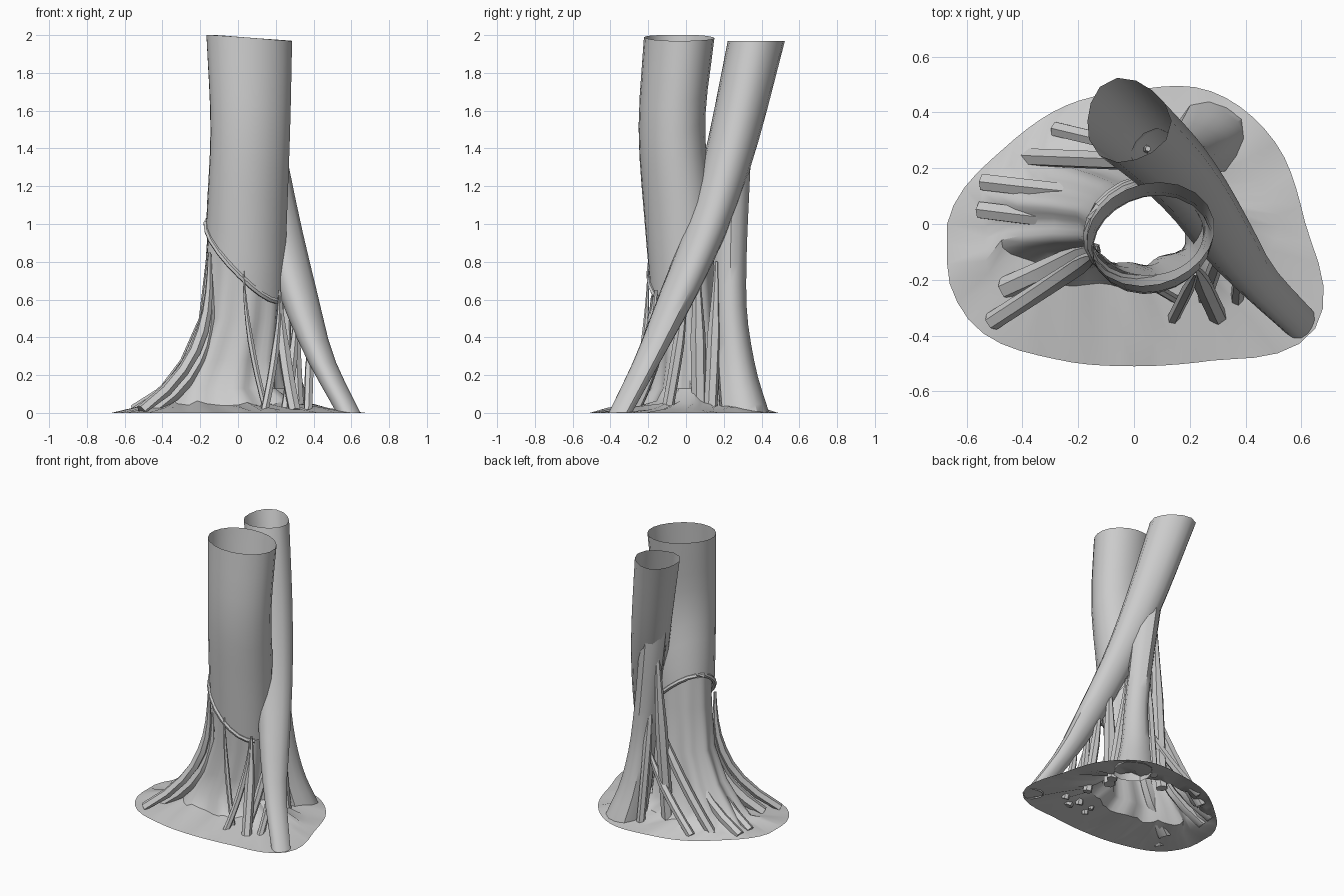
import bpy, bmesh, math, random
from mathutils import Vector

if "Cube" in bpy.data.objects:
    bpy.data.objects.remove(bpy.data.objects["Cube"])

random.seed(4)
TAU = math.tau


def skin(name, rings, caps=False, angle=40):
    """Skin equal-length point rings into one tube object."""
    bm = bmesh.new()
    vs = [[bm.verts.new(p) for p in r] for r in rings]
    n = len(vs[0])
    for a, b in zip(vs, vs[1:]):
        for i in range(n):
            j = (i + 1) % n
            bm.faces.new((a[i], a[j], b[j], b[i]))
    if caps:
        bm.faces.new(vs[0][::-1])
        bm.faces.new(vs[-1])
    me = bpy.data.meshes.new(name)
    bm.to_mesh(me)
    bm.free()
    ob = bpy.data.objects.new(name, me)
    bpy.context.collection.objects.link(ob)
    bpy.ops.object.select_all(action='DESELECT')
    ob.select_set(True)
    bpy.context.view_layer.objects.active = ob
    bpy.ops.object.shade_smooth_by_angle(angle=math.radians(angle))


def blend(table, z):
    """Smoothly interpolate rows (z, values...) at height z."""
    for k in range(len(table) - 1):
        a, b = Vector(table[k]), Vector(table[k + 1])
        if z <= b[0] or k == len(table) - 2:
            p = Vector(table[max(k - 1, 0)])
            q = Vector(table[min(k + 2, len(table) - 1)])
            h = b[0] - a[0]
            t = min(1, max(0, (z - a[0]) / h))
            ma = (b - p) * (h / (b[0] - p[0]))
            mb = (q - a) * (h / (q[0] - a[0]))
            v = (a * (1 + 2 * t) * (1 - t) ** 2 + ma * t * (1 - t) ** 2
                 + b * t * t * (3 - 2 * t) + mb * t * t * (t - 1))
            return list(v)[1:]


def ellipse(cx, cy, rx, ry, a, lobe=0.0, k=3, ph=0.0):
    f = 1 + lobe * math.sin(k * a + ph)
    return cx + rx * f * math.cos(a), cy + ry * f * math.sin(a)


def stem(name, table, top, lobe, k, sides=14, steps=14):
    """Hollow stem with level, slightly lobed rings; rows are z, x, y, radius."""
    rings = []
    for s in range(steps + 1):
        z = top * (s / steps) ** 1.3
        x, y, r = blend(table, z)
        rings.append([(*ellipse(x, y, r, r, TAU * i / sides, lobe, k, z), z)
                      for i in range(sides)])
    skin(name, rings)


def tube(name, path, radii, sides=6):
    """Thin root along a list of points."""
    rings = []
    for i, p in enumerate(path):
        d = (path[min(i + 1, len(path) - 1)] - path[max(i - 1, 0)]).normalized()
        u = d.cross(Vector((0.3, 0.9, 0.1))).normalized()
        v = d.cross(u)
        ring = []
        for s in range(sides):
            q = p + radii[i] * (math.cos(TAU * s / sides) * u + math.sin(TAU * s / sides) * v)
            q.z = max(q.z, 0.002)
            ring.append(q)
        rings.append(ring)
    skin(name, rings, True, 50)


def roots(kind, items, sag):
    """Roots given as top x, y, z, foot x, y, radius; they drop, then spread."""
    for n, (x, y, z, fx, fy, r) in enumerate(items, 1):
        path, radii = [], []
        for i in range(9):
            t = i / 8
            s = t ** sag
            path.append(Vector((x + (fx - x) * s, y + (fy - y) * s, z + (0.01 - z) * t)))
            radii.append(r * (0.3 + 0.9 * min(1, 2 * t)))
        tube(f"{kind}_{n}", path, radii)


# Ground skirt flowing up into the lower hollow trunk
reach = [.615, .585, .55, .48, .49, .54, .67, .685, .56, .51, .565, .75]
SEG = 60
rings = [[]]
for i in range(SEG):
    f = i * 12 / SEG
    j, t = int(f), f % 1
    p0, p1, p2, p3 = (reach[(j + k) % 12] for k in (-1, 0, 1, 2))
    r = p1 + 0.5 * t * (p2 - p0 + t * (2 * p0 - 5 * p1 + 4 * p2 - p3
                                       + t * (3 * p1 - p0 - 3 * p2 + p3)))
    a = TAU * i / SEG
    rings[0].append((max(-0.67, r * math.cos(a)), r * math.sin(a), 0.0))
lower = [(0.02, -0.02, -0.01, 0.53, 0.40), (0.05, -0.07, 0.02, 0.41, 0.25),
         (0.13, -0.09, 0.02, 0.32, 0.20), (0.28, -0.045, 0.02, 0.255, 0.175),
         (0.5, 0.01, 0.01, 0.215, 0.155), (1.15, 0.05, -0.03, 0.2, 0.155)]
for z in (0.02, 0.05, 0.13, 0.28, 0.5, 0.8, 1.15):
    lobe = 0.08 * min(1, z / 0.06) * (1 - z / 1.15)
    ring = []
    for p in rings[0]:
        a = math.atan2(p[1], p[0] - 0.02)
        bump = random.uniform(-0.012, 0.014) if z < 0.1 else 0
        ring.append((*ellipse(*blend(lower, z), a, lobe, 9, 1), z + bump))
    rings.append(ring)
skin("lower_trunk_and_skirt", rings)

# Upper hollow trunk, ending below in a slanted lip, wider along one diagonal
upper = [(0.5, 0.035, -0.01, 0.205, 0.165), (1.0, 0.045, -0.03, 0.213, 0.188),
         (1.5, 0.065, -0.075, 0.211, 0.175), (2.0, 0.06, -0.035, 0.227, 0.185)]
rings = []
for r in range(9):
    ring = []
    for i in range(22):
        a = TAU * i / 22
        x, y = ellipse(0.045, -0.03, 0.215, 0.19, a)
        low, high = 0.87 - 0.88 * x + 0.6 * y, min(2.0, 1.99 - 0.08 * x)
        z = low + (high - low) * r / 8
        ring.append((*ellipse(*blend(upper, z), a, 0.03 + 0.045 * r / 8, 2), z))
    rings.append(ring)
skin("upper_trunk", rings)

# Root wrapped along the slanted lip
lip = [Vector(p) for p in rings[0][5:21]]
tube("lip_root", lip, [0.016] * len(lip))

# Leaning stem crossing from the front right to the back
stem("leaning_stem", [(0.0, 0.585, -0.345, 0.063), (0.3, 0.43, -0.19, 0.075),
                      (0.6, 0.325, -0.05, 0.1), (1.0, 0.21, 0.12, 0.117),
                      (1.4, 0.11, 0.24, 0.132), (1.97, -0.025, 0.37, 0.15)],
     1.97, 0.06, 3)

# Upright stem standing at the back
stem("back_stem", [(0.0, 0.27, 0.31, 0.13), (0.25, 0.215, 0.265, 0.1),
                   (0.6, 0.175, 0.235, 0.082), (1.4, 0.08, 0.25, 0.09)],
     1.4, 0.05, 4, 12)

# Tapering roots around the base
roots("left_root", [(-0.15, -0.12, 0.85, -0.51, -0.35, 0.028),
                    (-0.16, 0.0, 0.7, -0.55, 0.05, 0.028),
                    (-0.12, 0.1, 0.65, -0.54, 0.15, 0.028),
                    (-0.14, -0.09, 0.7, -0.46, -0.23, 0.035)], 3.2)
roots("front_root", [(0.03, -0.2, 0.75, 0.15, -0.27, 0.014),
                     (0.22, -0.18, 0.62, 0.14, -0.34, 0.018),
                     (0.22, -0.16, 0.65, 0.3, -0.33, 0.028),
                     (0.31, -0.1, 0.6, 0.25, -0.27, 0.022),
                     (0.38, -0.14, 0.45, 0.37, -0.27, 0.02)], 1.7)
roots("right_root", [(0.29, 0.0, 0.7, 0.32, -0.1, 0.026),
                     (0.26, 0.06, 0.8, 0.27, 0.07, 0.034),
                     (0.2, 0.16, 0.8, 0.3, 0.13, 0.03)], 1.3)
roots("back_root", [(0.05, 0.27, 1.35, -0.03, 0.25, 0.034),
                    (0.1, 0.24, 1.1, 0.12, 0.35, 0.024)], 1.2)
roots("crossing_root", [(0.1, 0.22, 0.85, -0.38, 0.24, 0.028),
                        (0.14, 0.24, 0.55, -0.28, 0.34, 0.024)], 1.5)
